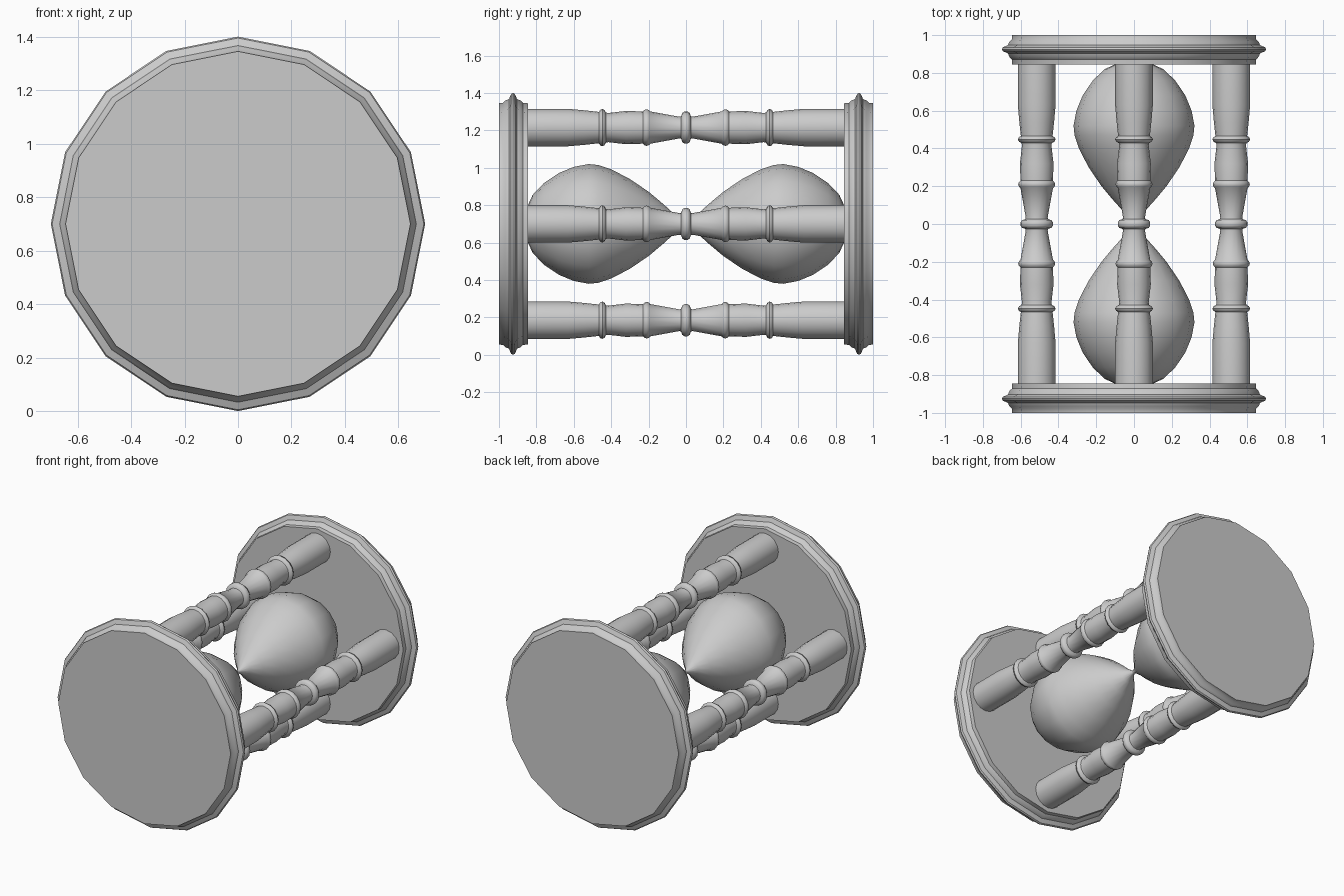
import bpy, bmesh, math
from mathutils import Vector

cube = bpy.data.objects.get("Cube")
if cube:
    bpy.data.objects.remove(cube)

grey = bpy.data.materials.new("plain grey")
grey.use_nodes = True
colour = (0.6, 0.6, 0.6, 1)
grey.diffuse_color = colour
grey.node_tree.nodes["Principled BSDF"].inputs["Base Color"].default_value = colour

CENTRE_Z = 0.70
SIDES = 16


def turned(name, profile, x=0, z=CENTRE_Z, angle=40):
    """Turn a (y, radius) profile around an axis parallel to y, capping both ends."""
    bm = bmesh.new()
    rings = []
    for y, r in profile:
        rings.append([bm.verts.new((r * math.sin(a), y, r * math.cos(a)))
                      for a in (i * math.tau / SIDES for i in range(SIDES))])
    for a, b in zip(rings, rings[1:]):
        for i in range(SIDES):
            j = (i + 1) % SIDES
            bm.faces.new((a[i], a[j], b[j], b[i]))
    bm.faces.new(rings[0])
    bm.faces.new(rings[-1])
    bmesh.ops.recalc_face_normals(bm, faces=bm.faces)
    mesh = bpy.data.meshes.new(name)
    bm.to_mesh(mesh)
    bm.free()
    mesh.materials.append(grey)
    obj = bpy.data.objects.new(name, mesh)
    obj.location = Vector((x, 0, z))
    bpy.context.collection.objects.link(obj)
    bpy.ops.object.select_all(action="DESELECT")
    obj.select_set(True)
    bpy.context.view_layer.objects.active = obj
    bpy.ops.object.shade_smooth_by_angle(angle=math.radians(angle))
    return obj


def mirrored(half):
    """Mirror a half profile to the other side of y = 0."""
    return [(-y, r) for y, r in reversed(half)] + half


# End plates with a moulded rim
plate = [(0.845, 0.645), (0.872, 0.647), (0.885, 0.66), (0.903, 0.667),
         (0.915, 0.695), (0.925, 0.70), (0.935, 0.695), (0.947, 0.667),
         (0.965, 0.66), (0.978, 0.647), (1.0, 0.645)]
turned("back_plate", plate)
turned("front_plate", [(-y, r) for y, r in plate])

# Glass bulbs, tapering to a narrow neck
bulb = [(0.01, 0.012), (0.06, 0.05), (0.12, 0.105), (0.2, 0.172), (0.3, 0.24),
        (0.4, 0.292), (0.47, 0.315), (0.52, 0.32), (0.6, 0.305), (0.68, 0.272),
        (0.76, 0.218), (0.82, 0.155), (0.85, 0.09)]
turned("glass_bulbs", mirrored(bulb))

# Turned pillars with beads
half_pillar = [(0.008, 0.086), (0.02, 0.078), (0.026, 0.06), (0.035, 0.058),
               (0.19, 0.086), (0.198, 0.094), (0.21, 0.098), (0.222, 0.094),
               (0.23, 0.086), (0.32, 0.089), (0.415, 0.078), (0.428, 0.08),
               (0.436, 0.094), (0.447, 0.1), (0.458, 0.096), (0.466, 0.084),
               (0.54, 0.092), (0.63, 0.1), (0.85, 0.1)]
for name, dx, dz in (("left", 1, 0), ("right", -1, 0), ("upper", 0, 1), ("lower", 0, -1)):
    turned(name + "_pillar", mirrored(half_pillar), 0.515 * dx, CENTRE_Z + 0.515 * dz)
